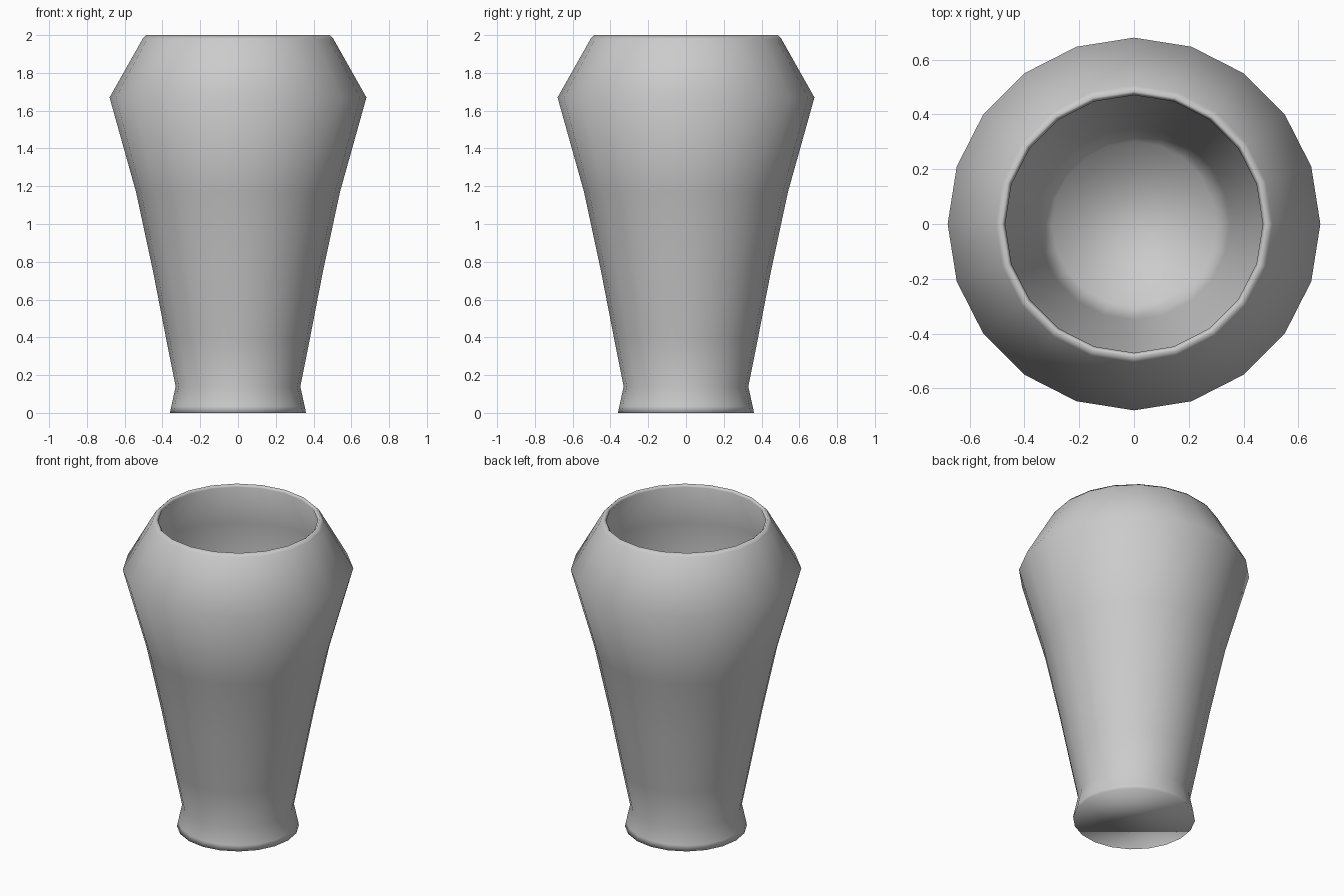
import bpy, bmesh
from math import cos, sin, tau

if "Cube" in bpy.data.objects:
    bpy.data.objects.remove(bpy.data.objects["Cube"])

SIDES = 20

# Profile (radius, height): foot, outer wall, rounded lip, inner wall, inner floor
PROFILE = [
    (0.36, 0.0), (0.353, 0.035), (0.33, 0.14), (0.38, 0.39), (0.45, 0.75),
    (0.54, 1.17), (0.68, 1.67), (0.505, 1.98), (0.485, 2.0),
    (0.47, 1.985), (0.645, 1.67), (0.51, 1.17), (0.42, 0.75),
    (0.35, 0.39), (0.30, 0.14),
]


def lathe(name, profile):
    bm = bmesh.new()
    rings = [[bm.verts.new((r * cos(tau * i / SIDES), r * sin(tau * i / SIDES), z))
              for i in range(SIDES)] for r, z in profile]
    for a, b in zip(rings, rings[1:]):
        for i in range(SIDES):
            j = (i + 1) % SIDES
            bm.faces.new((a[i], a[j], b[j], b[i]))
    # Underside and inner floor
    bm.faces.new(rings[0][::-1])
    bm.faces.new(rings[-1])
    for f in bm.faces:
        f.smooth = True
    mesh = bpy.data.meshes.new(name)
    bm.to_mesh(mesh)
    bm.free()
    obj = bpy.data.objects.new(name, mesh)
    bpy.context.collection.objects.link(obj)
    return obj


lathe("vase", PROFILE)
